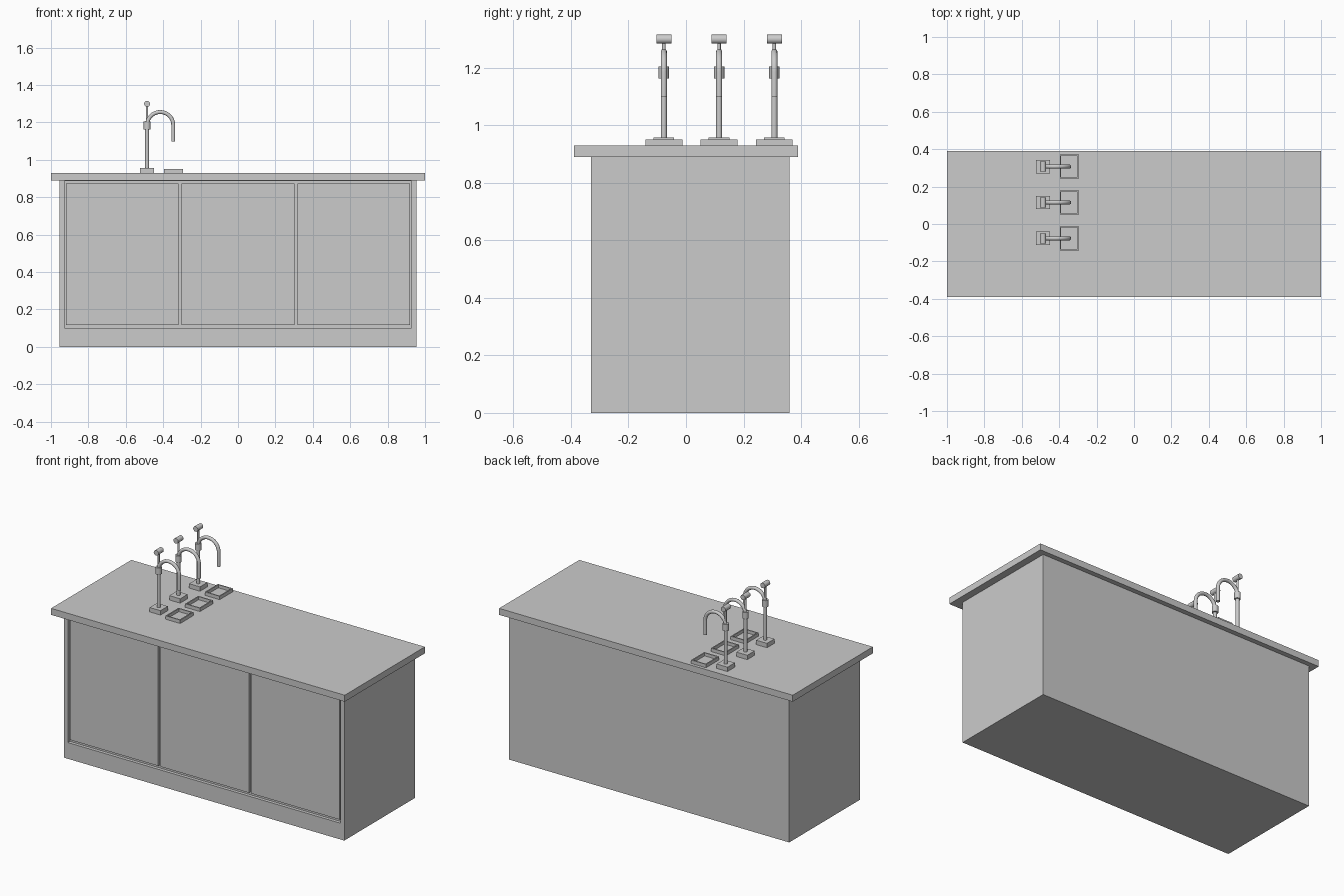
import bpy, bmesh, math
from mathutils import Vector

if "Cube" in bpy.data.objects:
    bpy.data.objects.remove(bpy.data.objects["Cube"])


def finish(name, bm):
    bmesh.ops.recalc_face_normals(bm, faces=bm.faces)
    me = bpy.data.meshes.new(name)
    bm.to_mesh(me)
    bm.free()
    ob = bpy.data.objects.new(name, me)
    bpy.context.collection.objects.link(ob)
    return ob


def box_bm(x0, x1, y0, y1, z0, z1):
    bm = bmesh.new()
    bmesh.ops.create_cube(bm, size=1)
    for v in bm.verts:
        v.co = Vector((x1 if v.co.x > 0 else x0,
                       y1 if v.co.y > 0 else y0,
                       z1 if v.co.z > 0 else z0))
    return bm


def box(name, *dims):
    return finish(name, box_bm(*dims))


def inset_rect(bm, normal, lo, hi, axes):
    """Inset the face with this normal to a rectangle given on two axes."""
    bm.normal_update()
    face = max(bm.faces, key=lambda f: f.normal.dot(Vector(normal)))
    mid = face.calc_center_median()
    bmesh.ops.inset_individual(bm, faces=[face], thickness=0.001)
    for v in face.verts:
        for i, a in enumerate(axes):
            v.co[a] = hi[i] if v.co[a] > mid[a] else lo[i]
    return face


def push(bm, face, offset):
    ext = bmesh.ops.extrude_face_region(bm, geom=[face])
    bmesh.ops.translate(bm, vec=offset,
                        verts=[g for g in ext["geom"] if isinstance(g, bmesh.types.BMVert)])
    if face.is_valid:
        bmesh.ops.delete(bm, geom=[face], context="FACES_ONLY")


def tube(name, points, radius, sides=20):
    """Round tube swept along a path lying in an xz or yz plane, with caps."""
    bm = bmesh.new()
    pts = [Vector(p) for p in points]
    rings = []
    for i, p in enumerate(pts):
        t = (pts[min(i + 1, len(pts) - 1)] - pts[max(i - 1, 0)]).normalized()
        u = Vector((1, 0, 0)) if abs(t.y) > 0.9 else Vector((0, 1, 0))
        w = t.cross(u)
        rings.append([bm.verts.new(p + radius * (math.cos(a) * u + math.sin(a) * w))
                      for a in (2 * math.pi * k / sides for k in range(sides))])
    for r, s in zip(rings, rings[1:]):
        for k in range(sides):
            n = (k + 1) % sides
            bm.faces.new((r[k], r[n], s[n], s[k]))
    bm.faces.new(rings[0])
    bm.faces.new(rings[-1])
    ob = finish(name, bm)
    bpy.ops.object.select_all(action="DESELECT")
    ob.select_set(True)
    bpy.context.view_layer.objects.active = ob
    bpy.ops.object.shade_smooth_by_angle(angle=math.radians(40))
    return ob


# Cabinet body with a shallow recess in the front
bm = box_bm(-0.955, 0.955, -0.33, 0.36, 0, 0.89)
front = inset_rect(bm, (0, -1, 0), (-0.928, 0.10), (0.928, 0.886), (0, 2))
push(bm, front, (0, 0.02, 0))
finish("cabinet_body", bm)

# Three doors set in the recess
for i in (-1, 0, 1):
    cx = i * 0.618
    box(f"door_{i + 2}", cx - 0.301, cx + 0.301, -0.324, -0.308, 0.117, 0.873)

# Countertop
box("countertop", -1, 1, -0.39, 0.39, 0.89, 0.93)

# Three taps, each with a drip tray rim
X, R, ZC = -0.486, 0.07, 1.185
for n, y in enumerate((-0.077, 0.115, 0.307), 1):
    box(f"tap_base_{n}", X - 0.037, X + 0.037, y - 0.036, y + 0.036, 0.93, 0.957)
    tube(f"tap_post_{n}", [(X, y, 0.95), (X, y, 1.17)], 0.0105)
    tube(f"tap_collar_{n}", [(X, y, 1.163), (X, y, 1.204)], 0.018)
    tube(f"lever_stem_{n}", [(X, y, 1.20), (X, y, 1.295)], 0.006, 12)
    tube(f"lever_handle_{n}", [(X, y - 0.026, 1.299), (X, y + 0.026, 1.299)], 0.016)
    arc = [(X + R - R * math.cos(a), y, ZC + R * math.sin(a))
           for a in (math.pi * k / 20 for k in range(21))]
    tube(f"spout_{n}", arc + [(X + 2 * R, y, 1.098)], 0.0105)

    # Rim: raised box with its middle sunk to the counter
    bm = box_bm(-0.396, -0.295, y - 0.064, y + 0.064, 0.93, 0.951)
    top = inset_rect(bm, (0, 0, 1), (-0.389, y - 0.057), (-0.302, y + 0.057), (0, 1))
    push(bm, top, (0, 0, -0.019))
    finish(f"drip_tray_{n}", bm)
